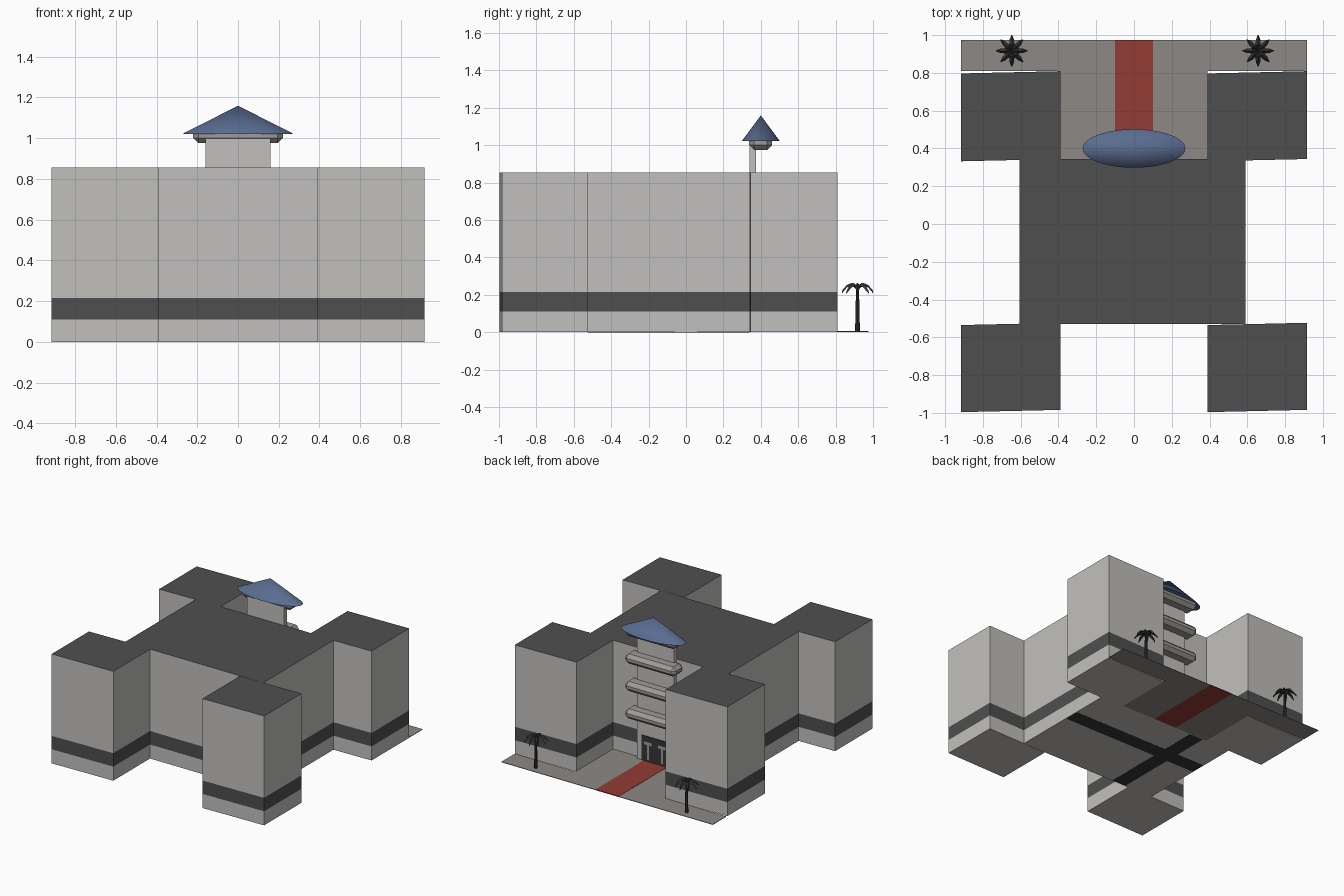
import bpy, bmesh, math
from mathutils import Matrix, Vector

cube = bpy.data.objects.get("Cube")
if cube:
    bpy.data.objects.remove(cube, do_unlink=True)


def material(name, r, g, b):
    m = bpy.data.materials.new(name)
    m.use_nodes = True
    m.diffuse_color = (r, g, b, 1)
    bsdf = m.node_tree.nodes["Principled BSDF"]
    bsdf.inputs["Base Color"].default_value = (r, g, b, 1)
    bsdf.inputs["Roughness"].default_value = 0.9
    return m


WALL = material("pale_wall", 0.54, 0.53, 0.51)
DARK = material("dark_grey", 0.078, 0.078, 0.078)
PAVING = material("warm_paving", 0.27, 0.25, 0.235)
RED = material("red_carpet", 0.29, 0.045, 0.034)
BLUE = material("blue_roof", 0.10, 0.15, 0.28)
LEDGE = material("ledge_stone", 0.35, 0.33, 0.31)
PALM = material("palm_charcoal", 0.035, 0.036, 0.036)


def finish(name, bm, *mats):
    bmesh.ops.recalc_face_normals(bm, faces=bm.faces)
    mesh = bpy.data.meshes.new(name)
    bm.to_mesh(mesh)
    bm.free()
    for m in mats:
        mesh.materials.append(m)
    obj = bpy.data.objects.new(name, mesh)
    bpy.context.collection.objects.link(obj)
    return obj


def box(name, x0, x1, y0, y1, z0, z1, mat):
    bm = bmesh.new()
    bmesh.ops.create_cube(bm, size=1)
    for v in bm.verts:
        v.co = ((x0 + x1) / 2 + v.co.x * (x1 - x0),
                (y0 + y1) / 2 + v.co.y * (y1 - y0),
                (z0 + z1) / 2 + v.co.z * (z1 - z0))
    return finish(name, bm, mat)


def banded_block(name, x0, x1, y0, y1, slant=0.0):
    """Block with a dark stripe round the walls and a dark flat roof."""
    levels = (0, 0.11, 0.215, 0.855)
    corners = ((x0, y0 - slant), (x1, y0 + slant), (x1, y1 + slant), (x0, y1 - slant))
    bm = bmesh.new()
    rings = [[bm.verts.new((x, y, z)) for x, y in corners] for z in levels]
    bm.faces.new(rings[0])
    bm.faces.new(rings[-1]).material_index = 1
    for level, (low, high) in enumerate(zip(rings, rings[1:])):
        for i in range(4):
            j = (i + 1) % 4
            face = bm.faces.new((low[i], low[j], high[j], high[i]))
            face.material_index = 1 if level == 1 else 0
    return finish(name, bm, WALL, DARK)


# Main hall and four corner wings
banded_block("main_hall", -0.605, 0.59, -0.53, 0.345)
for side, x0, x1 in (("right", -0.915, -0.39), ("left", 0.39, 0.915)):
    banded_block("front_wing_" + side, x0, x1, -0.99, -0.529, 0.006)
    banded_block("back_wing_" + side, x0, x1, 0.338, 0.803, 0.006)

# Courtyard paving either side of the carpet
for side, s in (("left", 1), ("right", -1)):
    xs = sorted((s * 0.1, s * 0.39))
    box("courtyard_" + side, *xs, 0.345, 0.975, 0, 0.004, PAVING)
    xs = sorted((s * 0.39, s * 0.915))
    box("pavement_" + side, *xs, 0.81, 0.975, 0, 0.004, PAVING)
box("entrance_carpet", -0.1, 0.1, 0.345, 0.975, 0, 0.006, RED)

# Crossing inlaid on the underside
box("underside_lane_long", -0.60, 0.585, -0.06, 0.06, -0.0005, 0.001, PALM)
box("underside_lane_cross", -0.36, -0.24, -0.525, 0.34, -0.0006, 0.001, PALM)

# Entrance bay with stacked balcony ledges
box("entrance_bay", -0.16, 0.16, 0.34, 0.375, 0, 1.03, WALL)
for i in range(4):
    z = 1.013 - i * 0.215
    ledge = box(f"balcony_ledge_{i + 1}", -0.22, 0.22, 0.337, 0.46, z - 0.038, z + 0.038, LEDGE)
    bevel = ledge.modifiers.new("chamfer", "BEVEL")
    bevel.width = 0.026
    bevel.segments = 1

# Entrance door with pale motif
box("entrance_door", -0.12, 0.12, 0.375, 0.381, 0.006, 0.2, PALM)
for s in (-1, 1):
    box("door_motif_stem", s * 0.06 - 0.008, s * 0.06 + 0.008, 0.381, 0.383, 0.02, 0.16, LEDGE)
    box("door_motif_crown", s * 0.06 - 0.035, s * 0.06 + 0.035, 0.381, 0.383, 0.135, 0.16, LEDGE)

# Oval cone roof
bm = bmesh.new()
bmesh.ops.create_cone(bm, cap_ends=True, segments=48, radius1=1, radius2=0, depth=1)
bmesh.ops.transform(bm, verts=bm.verts, matrix=Matrix.Translation((0, 0.4, 1.09))
                    @ Matrix.Diagonal((0.272, 0.102, 0.138, 1)))
roof = finish("cone_roof", bm, BLUE)
bpy.context.view_layer.objects.active = roof
roof.select_set(True)
bpy.ops.object.shade_smooth_by_angle(angle=math.radians(35))
roof.select_set(False)


def palm(name, x, y):
    # Trunk
    bm = bmesh.new()
    bmesh.ops.create_cone(bm, cap_ends=True, segments=8, radius1=0.013, radius2=0.008,
                          depth=0.23, matrix=Matrix.Translation((x, y, 0.12)))
    finish(name + "_trunk", bm, PALM)
    # Drooping folded fronds
    bm = bmesh.new()
    path = ((0, 0.236, 0.008), (0.03, 0.258, 0.014), (0.058, 0.246, 0.012), (0.084, 0.215, 0.002))
    for k in range(8):
        turn = Matrix.Translation((x, y, 0)) @ Matrix.Rotation(k * math.tau / 8, 4, "Z")
        rows = []
        for r, z, w in path:
            pts = ((r, -w, z - 0.008), (r, 0, z + 0.006), (r, w, z - 0.008), (r, 0, z - 0.004))
            rows.append([bm.verts.new(turn @ Vector(p)) for p in pts])
        for a, b in zip(rows, rows[1:]):
            for i in range(4):
                j = (i + 1) % 4
                bm.faces.new((a[i], a[j], b[j], b[i]))
        bm.faces.new(rows[-1])
    finish(name + "_fronds", bm, PALM)


palm("left_palm", 0.657, 0.917)
palm("right_palm", -0.647, 0.917)
